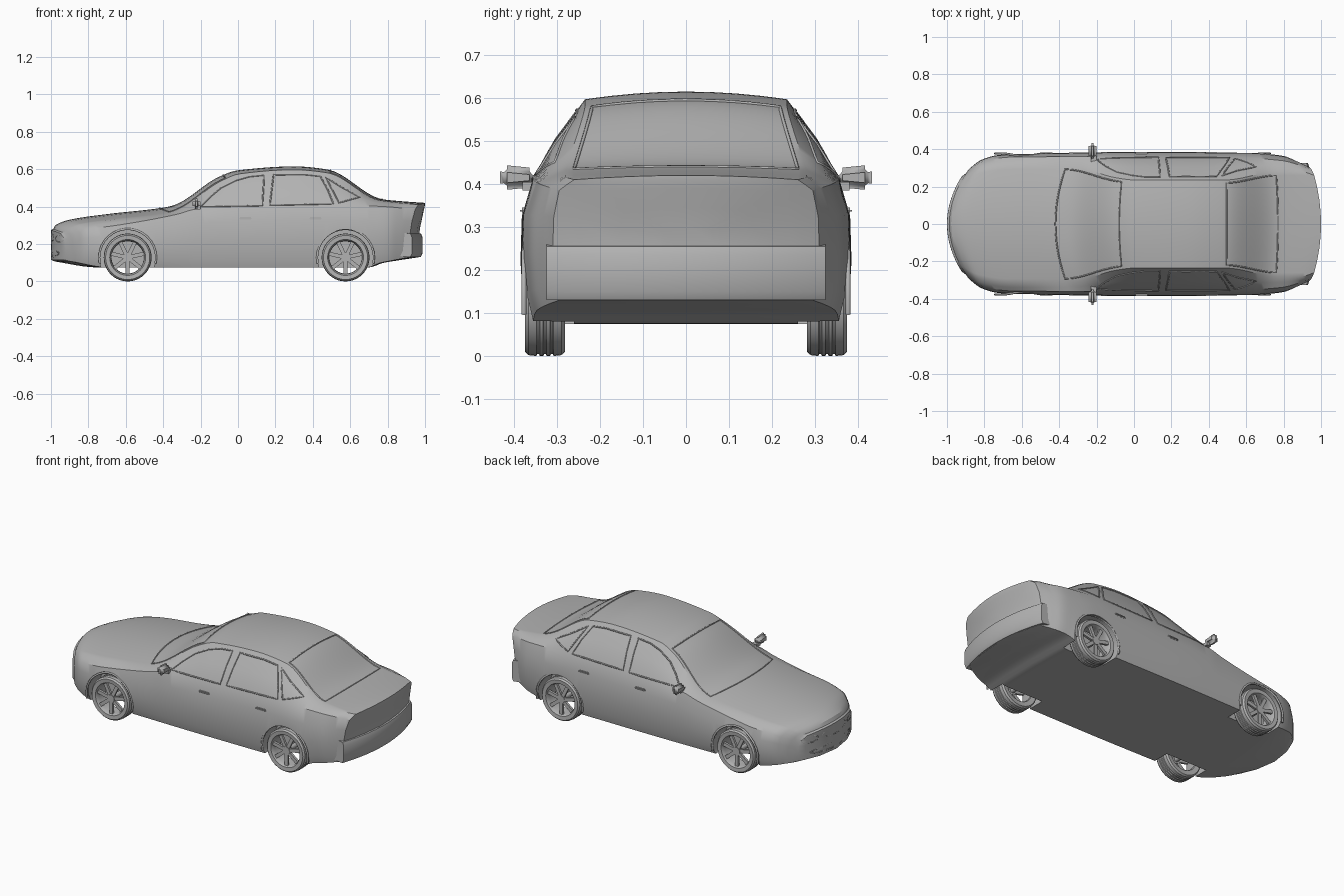
import bpy, bmesh, math
from mathutils import Matrix, Vector

if "Cube" in bpy.data.objects:
    bpy.data.objects.remove(bpy.data.objects["Cube"])

grey = bpy.data.materials.new("plain_grey")
grey.use_nodes = True
grey.diffuse_color = (0.45, 0.45, 0.45, 1)
grey.node_tree.nodes["Principled BSDF"].inputs["Base Color"].default_value = grey.diffuse_color


def finish(name, bm, angle=32):
    bmesh.ops.recalc_face_normals(bm, faces=bm.faces)
    mesh = bpy.data.meshes.new(name)
    bm.to_mesh(mesh)
    bm.free()
    mesh.materials.append(grey)
    mesh.shade_smooth()
    mesh.set_sharp_from_angle(angle=math.radians(angle))
    obj = bpy.data.objects.new(name, mesh)
    bpy.context.collection.objects.link(obj)
    return obj


def tube(name, points, radius=0.004, closed=False):
    curve = bpy.data.curves.new(name, "CURVE")
    curve.dimensions = "3D"
    curve.bevel_depth, curve.bevel_resolution = radius, 1
    spline = curve.splines.new("POLY")
    spline.points.add(len(points) - 1)
    for target, p in zip(spline.points, points):
        target.co = (*p, 1)
    spline.use_cyclic_u = closed
    curve.use_fill_caps = True
    curve.materials.append(grey)
    obj = bpy.data.objects.new(name, curve)
    bpy.context.collection.objects.link(obj)
    return obj


def smooth_curve(*keys):
    """Monotone cubic curve through (x, value) keys."""
    slope = [(b[1] - a[1]) / (b[0] - a[0]) for a, b in zip(keys, keys[1:])]
    tangent = [slope[0]]
    for a, b in zip(slope, slope[1:]):
        tangent.append(2 * a * b / (a + b) if a * b > 0 else 0)
    tangent.append(slope[-1])

    def value(x):
        x = min(max(x, keys[0][0]), keys[-1][0])
        i = next(k for k in range(len(slope)) if x <= keys[k + 1][0])
        (x0, v0), (x1, v1) = keys[i], keys[i + 1]
        h = x1 - x0
        t = (x - x0) / h
        return (v0 * (1 + 2 * t) * (1 - t) ** 2 + v1 * t * t * (3 - 2 * t)
                + h * t * (1 - t) * (tangent[i] * (1 - t) - tangent[i + 1] * t))
    return value


# Lines that run along the length of the car
half_width = smooth_curve((-1, .27), (-.96, .31), (-.9, .345), (-.8, .368), (-.6, .378),
                          (0, .385), (.6, .382), (.8, .367), (.93, .335), (1, .31))
bow = smooth_curve((-1, .18), (-.9, .11), (-.7, .06), (-.43, .09), (-.1, .04),
                   (.2, 0), (.48, 0), (.78, -.02), (1, -.08))
floor_z = smooth_curve((-1, .11), (-.75, .075), (.7, .075), (.78, .1), (1, .13))
belt_y = smooth_curve((-1, .255), (-.9, .33), (-.7, .358), (-.4, .36), (0, .357),
                      (.5, .357), (.8, .34), (1, .295))
belt_z = smooth_curve((-1, .23), (-.9, .275), (-.7, .30), (-.4, .36), (-.3, .385),
                      (0, .4), (.5, .41), (.8, .4), (1, .385))
edge_y = smooth_curve((-1, .22), (-.9, .285), (-.7, .315), (-.43, .315), (-.1, .245),
                      (0, .235), (.48, .235), (.78, .28), (.93, .28), (1, .26))
edge_z = smooth_curve((-1, .26), (-.9, .305), (-.7, .33), (-.43, .365), (-.36, .39),
                      (-.1, .54), (0, .575), (.3, .597), (.48, .58), (.76, .435), (1, .41))
top_z = smooth_curve((-1, .28), (-.97, .305), (-.9, .33), (-.7, .36), (-.43, .39),
                     (-.35, .405), (-.1, .56), (0, .594), (.3, .615), (.48, .598),
                     (.77, .44), (.86, .43), (1, .42))


def place(xc, y, z):
    x = xc + bow(xc) * (y / .385) ** 2
    lean = min(max((.41 - z) / .14, 0), 1) * max((xc - .85) / .15, 0)
    return Vector((x - .03 * lean, y, z))


def side_window_line(xc):
    by, bz, ey, ez = belt_y(xc), belt_z(xc), edge_y(xc), edge_z(xc)
    return [(by, bz), ((by + ey) / 2 + .05 * (ez - bz), (bz + ez) / 2), (ey, ez)]


def half_section(xc):
    w, zb, bz = half_width(xc), floor_z(xc), belt_z(xc)
    pts = [(w * f, zb) for f in (0, .5, .85, .95)]
    pts += [(w * f, zb + (bz - zb) * t) for f, t in ((.985, .15), (1, .45), (.992, .76))]
    pts += side_window_line(xc)
    ey, ez, tz = edge_y(xc), edge_z(xc), top_z(xc)
    return pts + [(ey * f, ez + (tz - ez) * (1 - f * f)) for f in (.93, .75, .5, .25, 0)]


# Body shell: lofted sections, with shrinking rings closing both ends
def ring(xc, scale=1, centre=0.2, shift=0):
    half = half_section(xc)
    full = half + [(-y, z) for y, z in half[-2:0:-1]]
    return [place(xc, y * scale, centre + (z - centre) * scale) + Vector((shift, 0, 0))
            for y, z in full]


bm = bmesh.new()
caps = (.2, .5, .8, .94)
rings = [ring(-1, s) for s in caps] + [ring(-1, shift=.012)]
stations = 90
rings += [ring(-1 + 2 * i / stations) for i in range(1, stations + 1)]
rings += [ring(1, s, .27) for s in reversed(caps)]
loops = [[bm.verts.new(p) for p in r] for r in rings]
for a, b in zip(loops, loops[1:]):
    for i in range(len(a)):
        j = (i + 1) % len(a)
        bm.faces.new((a[i], a[j], b[j], b[i]))
bm.faces.new(loops[0])
bm.faces.new(loops[-1])
body = finish("body_shell", bm)

# Wheel wells cut out of the shell
axles = {"front": -.59, "rear": .575}
wheel_z = .128
bm = bmesh.new()
for x in axles.values():
    for side in (-1, 1):
        spot = Matrix.Translation((x, side * .38, wheel_z)) @ Matrix.Rotation(math.pi / 2, 4, "X")
        bmesh.ops.create_cone(bm, cap_ends=True, segments=48, radius1=.15, radius2=.15,
                              depth=.24, matrix=spot)
cutter = finish("well_cutter", bm)
cutter.hide_render = True
cut = body.modifiers.new("wells", "BOOLEAN")
cut.operation, cut.solver, cut.object = "DIFFERENCE", "EXACT", cutter
bpy.context.view_layer.objects.active = body
bpy.ops.object.modifier_apply(modifier=cut.name)
bpy.data.objects.remove(cutter)
body.data.set_sharp_from_angle(angle=math.radians(32))


# Wheels: turned tyre with tread grooves, rim barrel, seven spokes and a hub
def box(bm, size, matrix):
    return bmesh.ops.create_cube(bm, size=1, matrix=matrix @ Matrix.Diagonal((*size, 1)))["verts"]


tyre_profile = [(.09, .285), (.118, .281), (.126, .29)]
for groove in (.312, .328, .344):
    tyre_profile += [(.128, groove - .004), (.123, groove - .002),
                     (.123, groove + .002), (.128, groove + .004)]
tyre_profile += [(.126, .366), (.118, .375), (.096, .373), (.092, .366), (.088, .35), (.086, .29)]


def wheel(name, x, side):
    bm = bmesh.new()
    turns = 40
    spin = []
    for k in range(turns):
        a = math.tau * k / turns
        spin.append([bm.verts.new((r * math.cos(a), side * y, r * math.sin(a)))
                     for r, y in tyre_profile])
    for k in range(turns):
        a, b = spin[k], spin[(k + 1) % turns]
        for i in range(len(a)):
            j = (i + 1) % len(a)
            bm.faces.new((a[i], a[j], b[j], b[i]))
    for k in range(7):
        turn = Matrix.Rotation(math.tau * k / 7 + math.pi / 2, 4, "Y")
        box(bm, (.075, .014, .021), turn @ Matrix.Translation((.052, side * .357, 0)))
    for radius, depth, y in ((.024, .022, .356), (.014, .11, .31)):
        spot = Matrix.Translation((0, side * y, 0)) @ Matrix.Rotation(math.pi / 2, 4, "X")
        bmesh.ops.create_cone(bm, cap_ends=True, segments=20, radius1=radius,
                              radius2=radius, depth=depth, matrix=spot)
    finish(name, bm).location = (x, 0, wheel_z)


for end, x in axles.items():
    for side, label in ((-1, "right"), (1, "left")):
        wheel(f"{end}_{label}_wheel", x, side)
        arc = [math.radians(a) for a in range(-12, 193, 12)]
        tube(f"{end}_{label}_arch_lip",
             [(x + .152 * math.cos(a), side * (.377 - .06 * max(math.sin(a) - .8, 0)),
               wheel_z + .152 * math.sin(a)) for a in arc], .006)


# Side window frames laid on the sloping cabin sides
def on_side(x, z, side):
    y = .3
    for _ in range(6):
        xc = x - bow(xc_or(x)) * (y / .385) ** 2
        line = side_window_line(xc)
        (y0, z0), (y1, z1) = line[:2] if z < line[1][1] else line[1:]
        y = y0 + (y1 - y0) * (z - z0) / (z1 - z0)
    return (x, side * y, z)


def xc_or(x):
    return x - .03 if x < 0 else x


windows = {
    "front": [(-.2, .4), (-.15, .45), (-.09, .5), (-.01, .54), (.06, .56), (.14, .568), (.13, .405)],
    "rear": [(.17, .408), (.19, .57), (.35, .572), (.44, .562), (.48, .49), (.51, .415)],
    "quarter": [(.47, .555), (.55, .505), (.65, .45), (.54, .42)],
}


def subdivide(points, n=5):
    ends = points[1:] + points[:1]
    return [Vector(a).lerp(Vector(b), k / n) for a, b in zip(points, ends) for k in range(n)]


for side, label in ((-1, "right"), (1, "left")):
    for name, outline in windows.items():
        tube(f"{name}_{label}_window_frame",
             [on_side(x, z, side) for x, z in subdivide(outline)], .004, True)
    # Door handles
    for name, x in (("front", .04), ("rear", .415)):
        bm = bmesh.new()
        box(bm, (.07, .016, .014), Matrix.Translation((x, side * .378, .338)))
        bmesh.ops.bevel(bm, geom=bm.edges[:], offset=.005, segments=2, affect="EDGES")
        finish(f"{name}_{label}_door_handle", bm)
    # Door mirror: tapered rounded housing on a short arm
    bm = bmesh.new()
    for v in box(bm, (.042, .085, .06), Matrix.Translation((-.222, side * .39, .415))):
        if abs(v.co.y) < .39:
            v.co.z = .415 + (v.co.z - .415) * .72
    bmesh.ops.bevel(bm, geom=bm.edges[:], offset=.016, segments=3, affect="EDGES")
    box(bm, (.03, .05, .02), Matrix.Translation((-.215, side * .355, .395)))
    finish(f"{label}_mirror", bm, 50)


# Windscreen and rear window seals, following the roof surface
def on_top(xc, f):
    ey, ez = edge_y(xc), edge_z(xc)
    return place(xc, f * ey, ez + (top_z(xc) - ez) * (1 - f * f))


for name, low, high in (("windscreen_seal", -.42, -.08), ("rear_window_seal", .77, .495)):
    corners = [(low, -.93), (low, .93), (high, .93), (high, -.93)]
    tube(name, [on_top(*p) for p in subdivide(corners, 12)], .004, True)


# Nose details: grille, lower intake and lamp outlines wrapped on the bowed front
def on_nose(y, z):
    return place(-1, y, z) + Vector((.003, 0, 0))


def oval(cy, cz, ry, rz):
    return [on_nose(cy + ry * math.cos(a), cz + rz * math.sin(a))
            for a in (math.tau * k / 24 for k in range(24))]


tube("grille_frame", oval(0, .235, .11, .025), .003, True)
tube("lower_intake_frame", oval(0, .15, .19, .016), .003, True)
for side, label in ((-1, "right"), (1, "left")):
    tube(f"{label}_headlamp_frame", oval(side * .185, .228, .05, .018), .003, True)

# Rear bumper: bowed bar with a flat top ledge
bm = bmesh.new()
section = [(-.06, .135), (-.01, .13), (0, .15), (0, .235), (-.008, .255), (-.06, .262)]
bars = []
for k in range(25):
    y = -.325 + .65 * k / 24
    bars.append([bm.verts.new((.987 - .08 * (y / .385) ** 2 + dx, y, z)) for dx, z in section])
for a, b in zip(bars, bars[1:]):
    for i in range(len(a)):
        j = (i + 1) % len(a)
        bm.faces.new((a[i], a[j], b[j], b[i]))
bm.faces.new(bars[0])
bm.faces.new(bars[-1])
finish("rear_bumper", bm)
